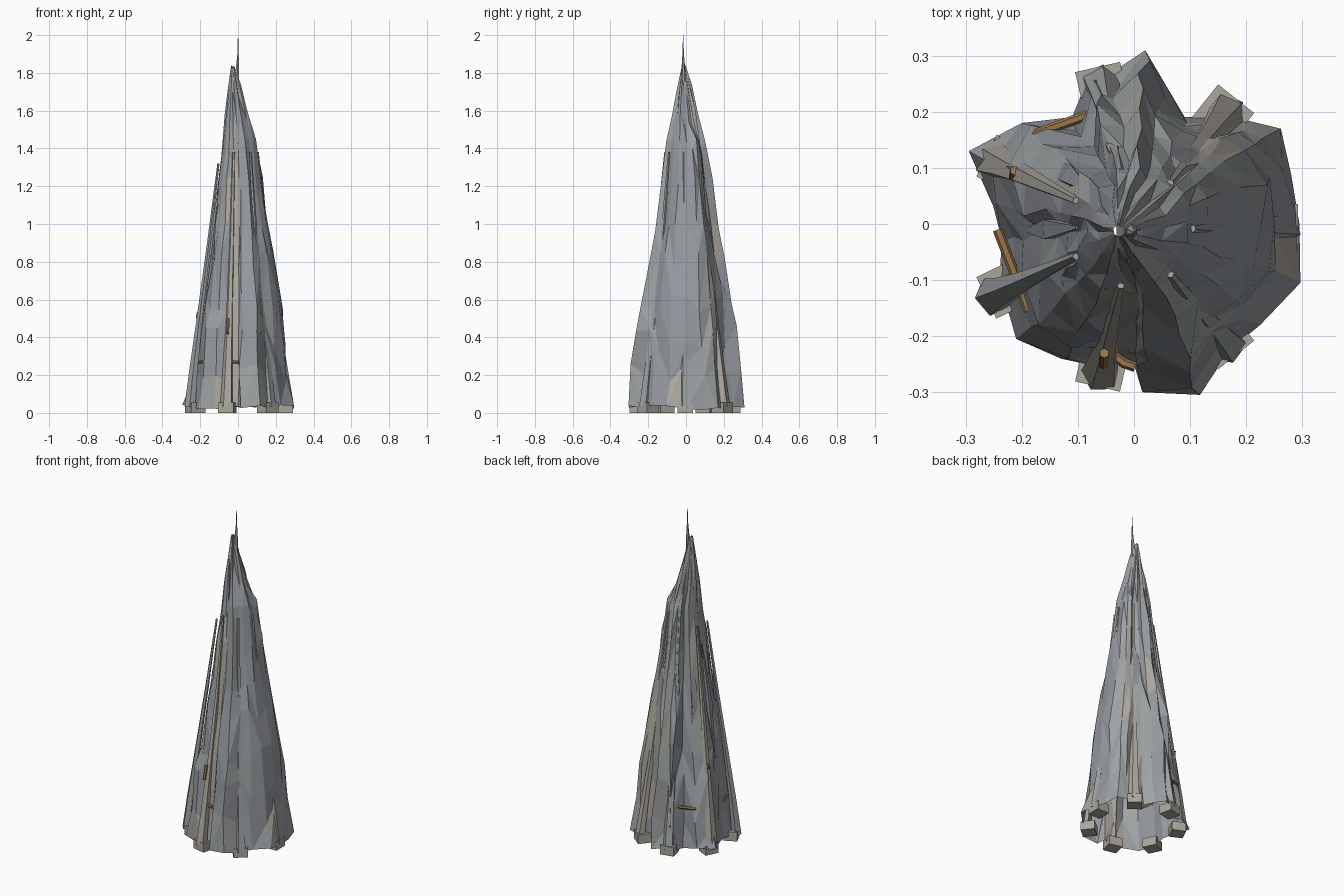
import bpy, bmesh, math, random
from mathutils import Vector

if "Cube" in bpy.data.objects:
    bpy.data.objects.remove(bpy.data.objects["Cube"])

random.seed(11)


def material(name, rgb):
    m = bpy.data.materials.new(name)
    m.diffuse_color = (*rgb, 1)
    m.use_nodes = True
    m.node_tree.nodes["Principled BSDF"].inputs["Base Color"].default_value = m.diffuse_color
    return m


STONES = [material("blue_grey", (0.31, 0.33, 0.36)),
          material("mid_grey", (0.35, 0.37, 0.37)),
          material("warm_grey", (0.42, 0.39, 0.35)),
          material("dark_grey", (0.27, 0.28, 0.30))]
PLINTH = material("plinth_stone", (0.40, 0.38, 0.33))
WOOD = material("wood", (0.32, 0.18, 0.07))


def finish(name, bm, mats):
    bmesh.ops.recalc_face_normals(bm, faces=bm.faces)
    me = bpy.data.meshes.new(name)
    bm.to_mesh(me)
    bm.free()
    ob = bpy.data.objects.new(name, me)
    bpy.context.collection.objects.link(ob)
    for m in mats:
        me.materials.append(m)
    return ob


def tapered(name, points, radii, sides, mat, tangent=None, flat=1.0):
    """Sweep a flat-sided section along a path."""
    bm = bmesh.new()
    pts = [Vector(p) for p in points]
    rings = []
    for i, p in enumerate(pts):
        d = (pts[min(i + 1, len(pts) - 1)] - pts[max(i - 1, 0)]).normalized()
        ref = Vector(tangent) if tangent else (Vector((0, 0, 1)) if abs(d.z) < .8 else Vector((1, 0, 0)))
        u = (ref - d * ref.dot(d)).normalized()
        v = d.cross(u)
        ring = []
        for k in range(sides):
            a = math.tau * (k + .5) / sides
            ring.append(bm.verts.new(p + radii[i] * (math.cos(a) * u + flat * math.sin(a) * v)))
        rings.append(ring)
    for a, b in zip(rings, rings[1:]):
        for k in range(sides):
            n = (k + 1) % sides
            bm.faces.new((a[k], a[n], b[n], b[k]))
    bm.faces.new(rings[0])
    bm.faces.new(rings[-1])
    return finish(name, bm, [mat])


# Ragged folded shell: base outline, then height levels (z, scale, centre x, centre y)
OUTLINE = [(.295, 0), (.28, .09), (.262, .17), (.20, .185), (.165, .19), (.09, .19), (.055, .25),
           (.02, .31), (-.04, .27), (-.08, .265), (-.11, .19), (-.20, .18), (-.295, .13),
           (-.25, .03), (-.235, -.03), (-.24, -.10), (-.21, -.205), (-.13, -.24),
           (-.06, -.255), (0, -.25), (.015, -.30), (.118, -.305), (.17, -.225),
           (.225, -.18), (.297, -.105)]
LEVELS = [(.03, 1, 0, 0), (.20, .94, 0, 0), (.40, .88, 0, 0), (.60, .80, .003, 0), (.80, .67, .003, 0),
          (1.0, .56, .003, 0), (1.2, .46, .003, 0), (1.4, .355, .002, 0), (1.56, .24, -.01, -.006),
          (1.70, .135, -.019, -.009), (1.83, .035, -.027, -.012)]

bm = bmesh.new()
N = len(OUTLINE)
fold = [random.uniform(-.035, .035) + (.035 if k % 2 else -.035) for k in range(N)]
rings = []
for i, (z, s, cx, cy) in enumerate(LEVELS):
    t = z / 1.83
    ring = []
    inner = 0 < i < len(LEVELS) - 1
    for k, (x, y) in enumerate(OUTLINE):
        r, a = math.hypot(x, y), math.atan2(y, x)
        r = (r * (1 - .6 * t) + .275 * .6 * t) * s
        if inner:
            r *= 1 - .015 + fold[k] + random.uniform(-.04, .04)
            # the left side sits slightly further in, behind the braces
            r *= 1 - .10 * max(0, -math.cos(a + .25)) * math.sin(math.pi * t)
            a += random.uniform(-.05, .05)
            dz = random.uniform(-.07, .07) * (1 - .4 * t)
        else:
            dz = random.uniform(-.015, .012)
        ring.append(bm.verts.new((cx + r * math.cos(a), cy + r * math.sin(a), z + dz)))
    rings.append(ring)
column_tint = [random.choice((0, 0, 1, 1, 2, 3)) for _ in range(N)]
for a, b in zip(rings, rings[1:]):
    for k in range(N):
        n = (k + 1) % N
        if random.random() < .5:
            tris = ((a[k], a[n], b[n]), (a[k], b[n], b[k]))
        else:
            tris = ((a[k], a[n], b[k]), (a[n], b[n], b[k]))
        tint = column_tint[k] if random.random() < .8 else random.randrange(4)
        for t in tris:
            bm.faces.new(t).material_index = tint
finish("spire_shell", bm, STONES)

# Seven plinth blocks, each carrying a tapered rib that sinks into the shell.
# Only the two ribs on the left stand free for most of their height.
for i in range(7):
    a = math.tau * i / 7
    c, s = math.cos(a), math.sin(a)
    bm = bmesh.new()
    bmesh.ops.create_cube(bm, size=1)
    for v in bm.verts:
        x, y, z = v.co
        x, y = .252 + x * .08, y * .082
        v.co = (x * c - y * s, x * s + y * c - .005, (z + .5) * .055)
    finish(f"plinth_block_{i + 1}", bm, [PLINTH])
    if i in (3, 4):
        path = [(.282, .03), (.258, .25), (.225, .50), (.170, .90), (.115, 1.32)]
    else:
        path = [(.270, .03), (.240, .25), (.205, .50), (.152, .90), (.105, 1.38)]
    tapered(f"leaning_rib_{i + 1}", [(r * c, r * s - .008, z) for r, z in path],
            [.036, .027, .020, .013, .007], 5, STONES[2 if i % 2 else 1], (-s, c, 0), .8)

# Slender shards overlapping the shell
for i in range(9):
    a = math.tau * (i + .5) / 9 + random.uniform(-.1, .1)
    z0 = random.uniform(.45, .85)
    c, s = math.cos(a), math.sin(a)
    pts = [(r * c, r * s, z0 + f * .7)
           for f in (0, .5, 1) for r in [.255 - .122 * (z0 + f * .7) - .012 * abs(f - .5)]]
    tapered(f"rock_shard_{i + 1}", pts, [.006, .024, .004], 4, STONES[i % 4], (-s, c, 0), .6)

# Needle at the summit
tapered("summit_needle", [(-.012, -.012, 1.6), (-.003, -.014, 1.82), (0, -.015, 1.9), (0, -.015, 2)],
        [.022, .010, .004, .001], 6, PLINTH)

# Timber braces tied around the shell
BRACES = [[(-.243, -.01, .27), (-.187, -.155, .27)],
          [(-.08, .195, .27), (-.172, .162, .27), (-.192, .12, .27)],
          [(-.112, .087, .82), (-.14, .035, .82)],
          [(-.122, -.10, .82), (-.107, -.124, .82), (-.09, -.127, .82)],
          [(.192, -.12, .27), (.175, -.162, .27)],
          [(-.035, -.235, .27), (-.018, -.248, .27), (.002, -.255, .27)],
          [(-.055, -.250, .42), (-.053, -.230, .50)],
          [(-.215, .085, .50), (-.212, .095, .53)]]
for i, path in enumerate(BRACES):
    tapered(f"timber_brace_{i + 1}", path, [.009] * len(path), 6, WOOD)
